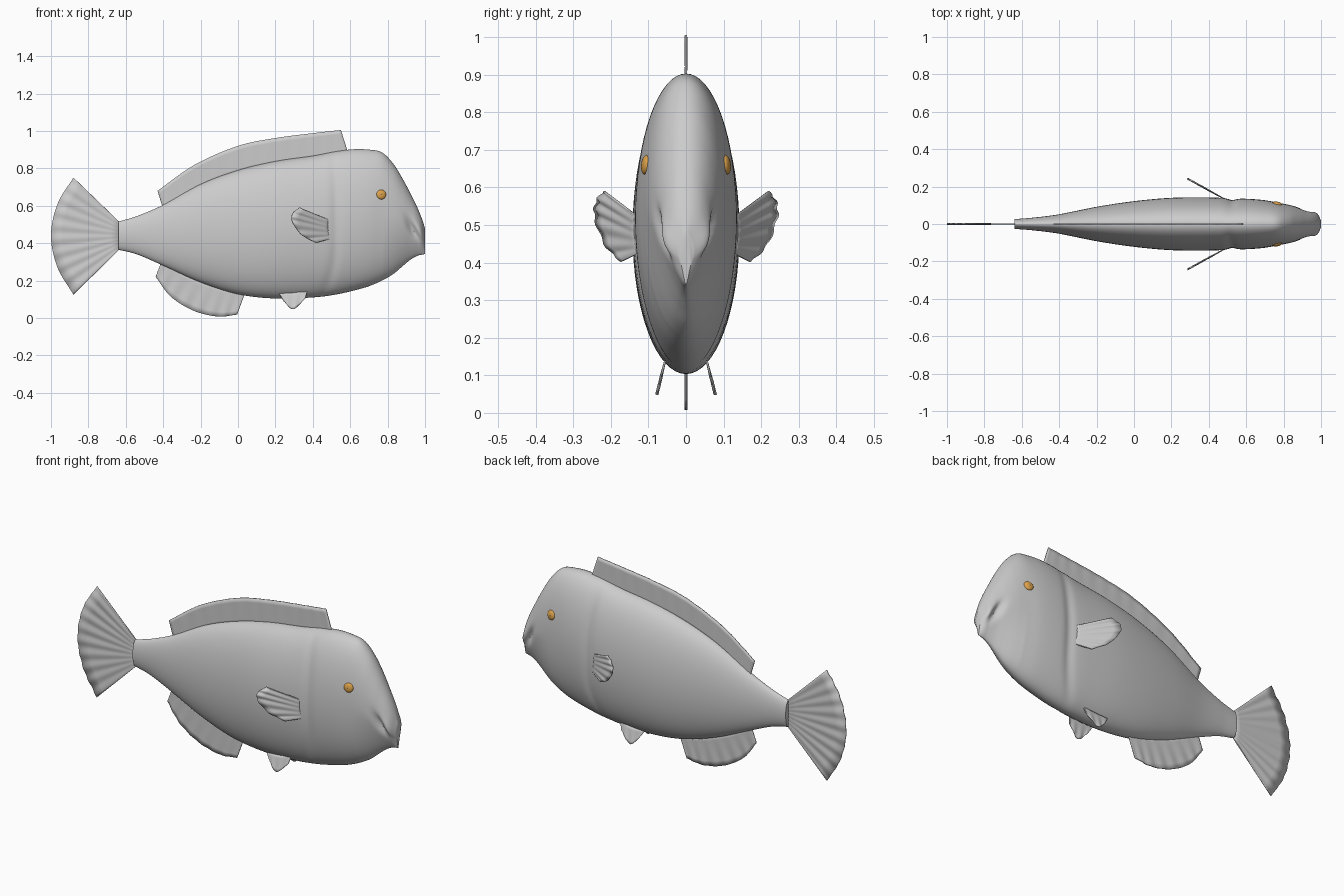
import bpy, bmesh, math
from mathutils import Vector

cube = bpy.data.objects.get("Cube")
if cube:
    bpy.data.objects.remove(cube)


def material(name, colour):
    m = bpy.data.materials.new(name)
    m.use_nodes = True
    m.diffuse_color = (*colour, 1)
    m.node_tree.nodes["Principled BSDF"].inputs["Base Color"].default_value = (*colour, 1)
    return m


GREY = material("fish grey", (0.6, 0.6, 0.6))
AMBER = material("eye amber", (0.72, 0.36, 0.07))
PUPIL = material("pupil brown", (0.16, 0.11, 0.06))


def spline(points, t):
    """Smooth point at t (0 to 1) along a list of points."""
    p = [Vector(q) for q in points]
    s = t * (len(p) - 1)
    i = min(int(s), len(p) - 2)
    f = s - i
    a, b = p[i], p[i + 1]
    before = p[i - 1] if i else a * 2 - b
    after = p[i + 2] if i + 2 < len(p) else b * 2 - a
    return (a * 2 + (b - before) * f + (before * 2 - a * 5 + b * 4 - after) * f ** 2
            + (a * 3 - before - b * 3 + after) * f ** 3) / 2


def bump(d, width):
    return math.exp(-(d / width) ** 2)


def finish(bm, name, mat, angle=40):
    bmesh.ops.recalc_face_normals(bm, faces=bm.faces)
    mesh = bpy.data.meshes.new(name)
    bm.to_mesh(mesh)
    bm.free()
    ob = bpy.data.objects.new(name, mesh)
    bpy.context.collection.objects.link(ob)
    mesh.materials.append(mat)
    bpy.ops.object.select_all(action="DESELECT")
    ob.select_set(True)
    bpy.context.view_layer.objects.active = ob
    bpy.ops.object.shade_smooth_by_angle(angle=math.radians(angle))
    return ob


# Body stations: x, bottom, top, half width
STATIONS = [
    (-0.64, .365, .515, .026), (-0.54, .34, .545, .034), (-0.4, .28, .605, .052),
    (-0.2, .19, .715, .092), (0, .127, .79, .122), (.2, .104, .838, .14),
    (.4, .11, .867, .142), (.52, .125, .89, .137), (.62, .147, .902, .134),
    (.7, .17, .9, .127), (.77, .2, .885, .114), (.83, .235, .825, .102),
    (.88, .277, .745, .088), (.92, .31, .67, .074), (.955, .331, .6, .062),
    (.98, .338, .54, .047), (1, .342, .48, .014)]


def skin(x, low, high, half, angle):
    """Point on the body's skin, with gill groove, tapered chin and mouth fold."""
    c, s = math.cos(angle), math.sin(angle)
    z = (low + high) / 2 + s * (high - low) / 2
    snout = min(max((x - .78) / .2, 0), 1)
    y = half * c * (1 - .55 * snout * max(-s, 0))
    side = math.copysign(1, y) * abs(c)
    gill = .525 - .9 * max(.4 - z, 0) ** 2 - .25 * max(z - .6, 0) ** 2
    y -= side * .009 * bump(x - gill, .025)
    fold = .93 + .5 * (.48 - z)
    y -= side * .022 * bump(x - fold, .02) * bump(z - .48, .05)
    y += side * .01 * bump(x - fold - .04, .02) * bump(z - .46, .05)
    return x, y, z


bm = bmesh.new()
LENGTH, AROUND = 128, 64
rings = []
for i in range(LENGTH + 1):
    station = spline(STATIONS, i / LENGTH)
    rings.append([bm.verts.new(skin(*station, math.tau * k / AROUND)) for k in range(AROUND)])
for a, b in zip(rings, rings[1:]):
    for k in range(AROUND):
        n = (k + 1) % AROUND
        bm.faces.new((a[k], a[n], b[n], b[k]))
bm.faces.new(rings[0])
bm.faces.new(rings[-1])
finish(bm, "body", GREY)


def fin(name, root, tip, rays, ripple, thickness=.005, cols=60, rows=6):
    """Thin rippled sheet between a root line and an outer line."""
    bm = bmesh.new()
    grid = []
    for i in range(cols + 1):
        u = i / cols
        a, b = spline(root, u), spline(tip, u)
        wave = ripple * math.sin(math.tau * rays * u)
        grid.append([bm.verts.new(a.lerp(b, j / rows) + Vector((0, wave * j / rows, 0)))
                     for j in range(rows + 1)])
    for a, b in zip(grid, grid[1:]):
        for j in range(rows):
            bm.faces.new((a[j], a[j + 1], b[j + 1], b[j]))
    ob = finish(bm, name, GREY)
    mod = ob.modifiers.new("thickness", "SOLIDIFY")
    mod.thickness = thickness
    mod.offset = 0
    return ob


def flat(points):
    return [(x, 0, z) for x, z in points]


# Fins on the centre line
fin("tail_fin", flat([(-.62, .5), (-.62, .44), (-.62, .38)]),
    flat([(-.88, .75), (-.965, .61), (-1, .44), (-.965, .27), (-.88, .125)]), 9, .003)
fin("dorsal_fin", flat([(-.4, .58), (-.2, .7), (0, .775), (.2, .82), (.4, .85), (.59, .88)]),
    flat([(-.43, .68), (-.23, .82), (0, .92), (.2, .962), (.4, .988), (.55, 1.005)]), 12, .001)
fin("anal_fin", flat([(-.41, .3), (-.25, .225), (-.1, .17), (.04, .14)]),
    flat([(-.44, .22), (-.36, .115), (-.24, .04), (-.11, .008), (-.005, .018)]), 7, .002)

# Paired fins and eyes
for side, word in ((1, "left"), (-1, "right")):
    def swept(points):
        return [(x, side * (.125 + .55 * (.5 - x)), z) for x, z in points]

    fin(word + "_pectoral_fin", swept([(.5, .52), (.5, .47), (.5, .425)]),
        swept([(.33, .59), (.293, .56), (.29, .515), (.34, .445), (.415, .402)]), 5, .003)

    def splayed(points):
        return [(x, side * (.055 + .25 * (.14 - z)), z) for x, z in points]

    fin(word + "_pelvic_fin", splayed([(.22, .13), (.3, .135), (.37, .145)]),
        splayed([(.245, .09), (.295, .048), (.36, .105)]), 3, .002)

    for part, mat, size, out in (("eye", AMBER, .026, 0), ("pupil", PUPIL, .011, .007)):
        bm = bmesh.new()
        bmesh.ops.create_uvsphere(bm, u_segments=24, v_segments=14, radius=size)
        bmesh.ops.scale(bm, vec=(1, .45, 1), verts=bm.verts)
        ob = finish(bm, word + "_" + part, mat)
        ob.location = (.766, side * (.107 + out), .66)
        ob.rotation_euler = (side * .12, 0, -side * .2)
